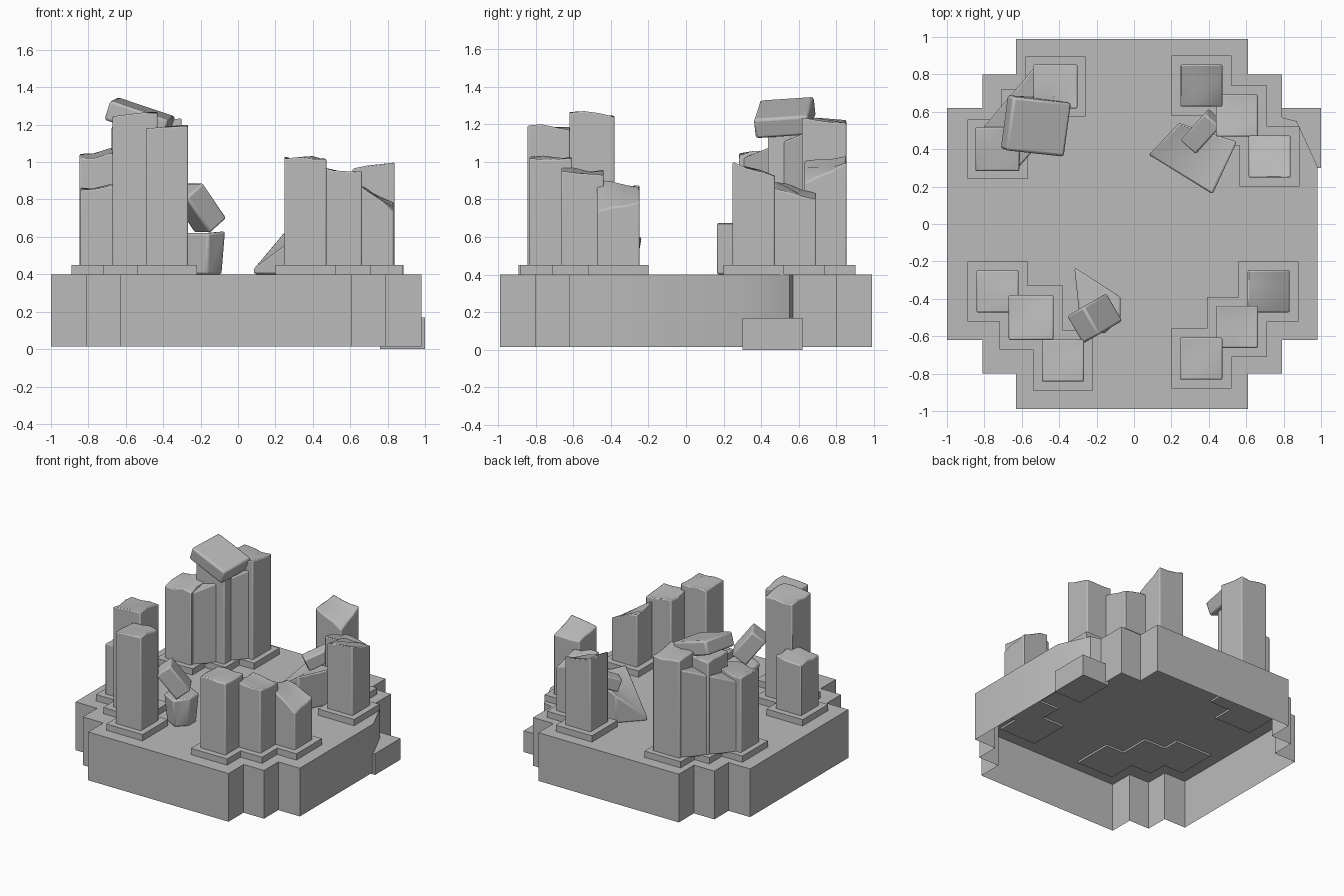
import bpy, bmesh, math, random
from mathutils import Matrix, Vector

random.seed(4)
if "Cube" in bpy.data.objects:
    bpy.data.objects.remove(bpy.data.objects["Cube"])

stone = bpy.data.materials.new("grey_stone")
stone.use_nodes = True
GREY = (0.5, 0.5, 0.5, 1)
stone.diffuse_color = GREY
stone.node_tree.nodes["Principled BSDF"].inputs["Base Color"].default_value = GREY


def finish(name, bm, bevel=0, angle=50):
    bmesh.ops.recalc_face_normals(bm, faces=bm.faces)
    mesh = bpy.data.meshes.new(name)
    bm.to_mesh(mesh)
    bm.free()
    obj = bpy.data.objects.new(name, mesh)
    bpy.context.collection.objects.link(obj)
    mesh.materials.append(stone)
    if bevel:
        mod = obj.modifiers.new("worn_edges", "BEVEL")
        mod.width, mod.segments = bevel, 2
    bpy.ops.object.select_all(action="DESELECT")
    obj.select_set(True)
    bpy.context.view_layer.objects.active = obj
    bpy.ops.object.shade_smooth_by_angle(angle=math.radians(angle))
    return obj


def box(name, x, y, z, turn=Matrix(), bevel=0):
    """Box between the given (low, high) ranges, turned about its centre."""
    size = [r[1] - r[0] for r in (x, y, z)]
    centre = Vector([sum(r) / 2 for r in (x, y, z)])
    bm = bmesh.new()
    bmesh.ops.create_cube(bm, size=1, matrix=Matrix.Translation(centre)
                          @ turn @ Matrix.Diagonal((*size, 1)))
    return finish(name, bm, bevel)


def chunk(name, foot, z, tops, grow=1.0, bevel=0.012):
    """Rubble: a footprint raised to a separate height at each corner."""
    bm = bmesh.new()
    cx = sum(p[0] for p in foot) / len(foot)
    cy = sum(p[1] for p in foot) / len(foot)
    low = [bm.verts.new((cx + (px - cx) / grow, cy + (py - cy) / grow, z))
           for px, py in foot]
    high = [bm.verts.new((*p, t)) for p, t in zip(foot, tops)]
    bm.faces.new(low)
    peak = bm.verts.new((cx, cy, sum(tops) / len(tops)))
    for i in range(len(foot)):
        j = (i + 1) % len(foot)
        bm.faces.new((low[i], low[j], high[j], high[i]))
        bm.faces.new((high[i], high[j], peak))
    return finish(name, bm, bevel)


def pillar(name, cx, cy, tops, size=0.225, plinth=0.32):
    """Broken pillar on a square plinth; tops go SW, SE, NE, NW."""
    p = plinth / 2
    box(name + "_plinth", (cx - p, cx + p), (cy - p, cy + p), (0.385, 0.45))
    bm = bmesh.new()
    bmesh.ops.create_grid(bm, x_segments=3, y_segments=3, size=size / 2)
    sw, se, ne, nw = tops
    for v in bm.verts:
        u, w = v.co.x / size + 0.5, v.co.y / size + 0.5
        h = (sw * (1 - u) + se * u) * (1 - w) + (nw * (1 - u) + ne * u) * w
        v.co = (cx + v.co.x, cy + v.co.y, h + random.uniform(-0.014, 0.01))
    # walls drop from the ragged rim to the plinth
    rim = [e for e in bm.edges if e.is_boundary]
    wall = bmesh.ops.extrude_edge_only(bm, edges=rim)["geom"]
    for v in wall:
        if isinstance(v, bmesh.types.BMVert):
            v.co.z = 0.44
    finish(name, bm, 0.008)


# Stepped platform, open underneath, with one corner broken away
outline = [(-1, -0.62), (-0.81, -0.62), (-0.81, -0.8), (-0.63, -0.8),
           (-0.63, -0.99), (0.61, -0.99), (0.61, -0.8), (0.79, -0.8),
           (0.79, -0.62), (0.98, -0.62), (0.98, 0.31), (0.87, 0.55),
           (0.79, 0.57), (0.79, 0.8), (0.61, 0.8), (0.61, 0.99),
           (-0.63, 0.99), (-0.63, 0.8), (-0.81, 0.8), (-0.81, 0.62), (-1, 0.62)]
bm = bmesh.new()
top = [bm.verts.new((*p, 0.4)) for p in outline]
low = [bm.verts.new((*p, 0.015)) for p in outline]
bm.faces.new(top)
for i in range(len(outline)):
    bm.faces.new((low[i - 1], low[i], top[i], top[i - 1]))
finish("platform", bm, angle=30)
box("fallen_corner_block", (0.76, 1), (0.3, 0.62), (0, 0.17))

# Three pillars near each corner
pillar("front_right_outer_pillar", -0.73, -0.36, (0.86, 0.88, 0.87, 0.86))
pillar("front_right_tall_pillar", -0.55, -0.5, (1.24, 1.27, 1.25, 1.24), 0.24, 0.34)
pillar("front_right_inner_pillar", -0.38, -0.73, (1.17, 1.2, 1.18, 1.18))
pillar("front_left_inner_pillar", 0.36, -0.72, (1.03, 1.02, 1.02, 1.02))
pillar("front_left_middle_pillar", 0.55, -0.55, (0.97, 0.96, 0.92, 0.95))
pillar("front_left_outer_pillar", 0.72, -0.36, (0.92, 0.73, 0.8, 0.87))
pillar("back_left_inner_pillar", 0.36, 0.74, (1.02, 0.89, 1.0, 1.03))
pillar("back_left_middle_pillar", 0.55, 0.58, (0.9, 0.86, 0.8, 0.84))
pillar("back_left_outer_pillar", 0.725, 0.36, (0.98, 1.01, 0.92, 0.92))
pillar("back_right_inner_pillar", -0.42, 0.735, (1.23, 1.23, 1.2, 1.22), 0.235)
pillar("back_right_middle_pillar", -0.55, 0.56, (1.18, 1.22, 1.22, 1.18), 0.25)
pillar("back_right_outer_pillar", -0.73, 0.4, (1.03, 1.04, 1.08, 1.04), 0.235)
# masonry joining the back right group
chunk("back_right_fill", [(-0.62, 0.3), (-0.32, 0.64), (-0.53, 0.84), (-0.82, 0.5)],
      0.44, (1.02, 1.16, 1.15, 1.0))

# Slab toppled over the back right pillars
turn = Matrix.Rotation(math.radians(18), 4, "Y") @ Matrix.Rotation(math.radians(6), 4, "X") \
    @ Matrix.Rotation(math.radians(-6), 4, "Z")
box("toppled_slab", (-0.69, -0.36), (0.38, 0.67), (1.18, 1.29), turn, 0.015)

# Rubble on the floor
chunk("front_rubble", [(-0.32, -0.23), (-0.29, -0.52), (-0.16, -0.59),
                       (-0.07, -0.5), (-0.07, -0.39)],
      0.4, (0.6, 0.62, 0.62, 0.63, 0.63), 1.2)
turn = Matrix.Rotation(math.radians(30), 4, "Z") @ Matrix.Rotation(math.radians(52), 4, "Y")
box("front_leaning_stone", (-0.33, -0.09), (-0.59, -0.42), (0.69, 0.82), turn, 0.012)
chunk("back_rubble", [(0.08, 0.37), (0.42, 0.16), (0.55, 0.44), (0.24, 0.54)],
      0.4, (0.43, 0.68, 0.68, 0.62))
turn = Matrix.Rotation(math.radians(48), 4, "Z") @ Matrix.Rotation(math.radians(-22), 4, "Y")
box("back_leaning_stone", (0.26, 0.47), (0.44, 0.55), (0.65, 0.75), turn, 0.01)
